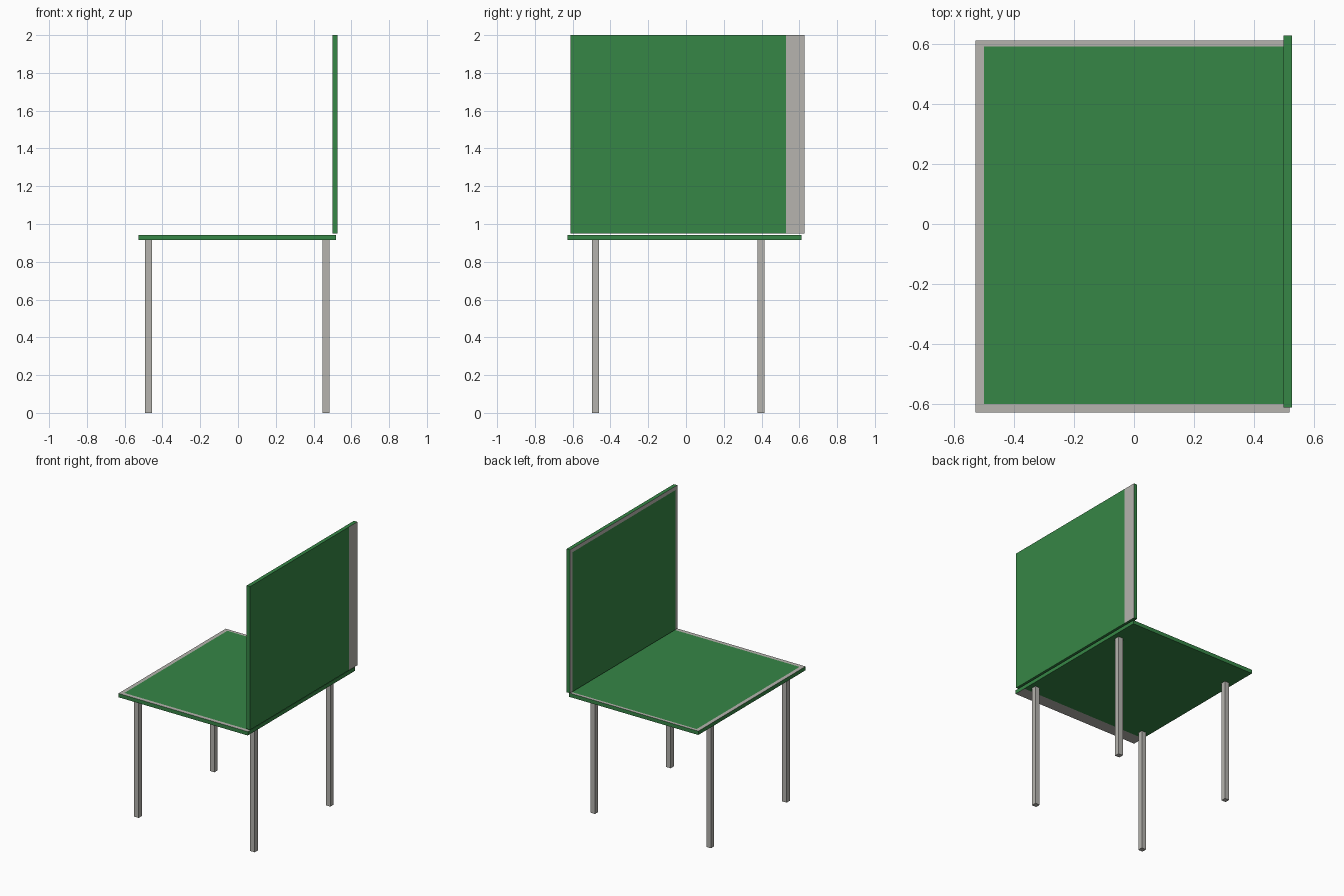
import bpy, bmesh
from mathutils import Vector

if "Cube" in bpy.data.objects:
    bpy.data.objects.remove(bpy.data.objects["Cube"])


def material(name, rgb):
    m = bpy.data.materials.new(name)
    m.diffuse_color = (*rgb, 1)
    m.use_nodes = True
    m.node_tree.nodes["Principled BSDF"].inputs["Base Color"].default_value = m.diffuse_color
    return m


GREEN = material("green", (0.037, 0.240, 0.061))
GREY = material("warm grey", (0.465, 0.456, 0.425))


def box(name, lo, hi, mats, cuts=(), is_grey=None):
    """Box from corner to corner, cut by planes (axis, position); faces
    whose centre and normal satisfy is_grey get the second material."""
    bm = bmesh.new()
    bmesh.ops.create_cube(bm, size=1)
    lo, hi = Vector(lo), Vector(hi)
    for v in bm.verts:
        v.co = Vector(lo[i] if v.co[i] < 0 else hi[i] for i in range(3))
    for axis, pos in cuts:
        point, normal = Vector(), Vector()
        point[axis], normal[axis] = pos, 1
        bmesh.ops.bisect_plane(bm, geom=bm.verts[:] + bm.edges[:] + bm.faces[:],
                               plane_co=point, plane_no=normal)
    bm.normal_update()
    if is_grey:
        for f in bm.faces:
            f.material_index = int(is_grey(f.calc_center_median(), f.normal))
    me = bpy.data.meshes.new(name)
    bm.to_mesh(me)
    bm.free()
    for m in mats:
        me.materials.append(m)
    ob = bpy.data.objects.new(name, me)
    bpy.context.collection.objects.link(ob)
    return ob


# Seat: grey border on top, grey strip along one edge underneath
def seat_grey(c, n):
    if n.z > 0.5:
        return c.x < -0.5 or c.y < -0.6 or c.y > 0.591
    return n.z < -0.5 and c.y < -0.535


box("seat", (-0.528, -0.628, 0.914), (0.519, 0.612, 0.942), (GREEN, GREY),
    ((0, -0.5), (1, -0.6), (1, -0.535), (1, 0.591)), seat_grey)


# Backrest: grey border on the inner face, grey strip on the outer face
def back_grey(c, n):
    if n.x < -0.5:
        return c.z > 1.972 or c.y > 0.601 or c.y < -0.590
    return n.x > 0.5 and c.y > 0.53


box("backrest", (0.499, -0.612, 0.951), (0.527, 0.628, 2.0), (GREEN, GREY),
    ((2, 1.972), (1, 0.601), (1, 0.53), (1, -0.590)), back_grey)

# Four square legs
R = 0.0185
for xn, x in (("front", -0.474), ("back", 0.465)):
    for yn, y in (("right", -0.479), ("left", 0.396)):
        box(f"{xn}_{yn}_leg", (x - R, y - R, 0), (x + R, y + R, 0.914), (GREY,))
